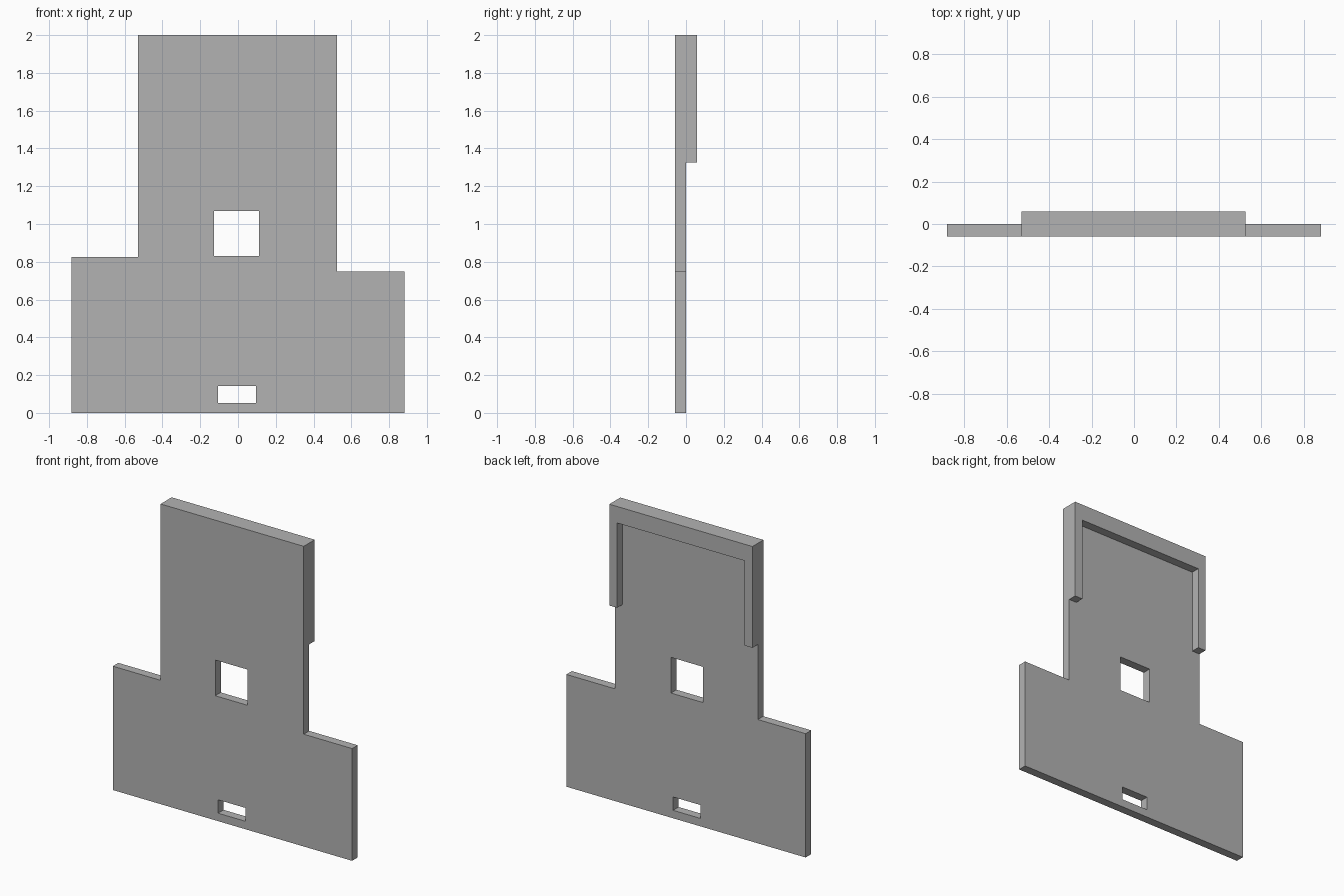
import bpy
import bmesh

if "Cube" in bpy.data.objects:
    bpy.data.objects.remove(bpy.data.objects["Cube"])

T = 0.058                      # thickness of the flat plate and of the raised rim
X0, X1 = -0.53, 0.525          # sides of the upper panel

grey = bpy.data.materials.new("plain grey")
grey.diffuse_color = (0.45, 0.45, 0.45, 1)
grey.use_nodes = True
grey.node_tree.nodes["Principled BSDF"].inputs["Base Color"].default_value = grey.diffuse_color


def prism(name, outline, y0, y1):
    """Extrude an x-z outline from y0 to y1."""
    bm = bmesh.new()
    face = bm.faces.new([bm.verts.new((x, y0, z)) for x, z in outline])
    out = bmesh.ops.extrude_face_region(bm, geom=[face])
    moved = [v for v in out["geom"] if isinstance(v, bmesh.types.BMVert)]
    bmesh.ops.translate(bm, verts=moved, vec=(0, y1 - y0, 0))
    bmesh.ops.recalc_face_normals(bm, faces=bm.faces)
    mesh = bpy.data.meshes.new(name)
    bm.to_mesh(mesh)
    bm.free()
    mesh.materials.append(grey)
    ob = bpy.data.objects.new(name, mesh)
    bpy.context.collection.objects.link(ob)
    return ob


def rect(x0, x1, z0, z1):
    return [(x0, z0), (x1, z0), (x1, z1), (x0, z1)]


def cut(target, cutter):
    cutter.hide_render = True
    cutter.hide_viewport = True
    mod = target.modifiers.new(cutter.name, 'BOOLEAN')
    mod.operation = 'DIFFERENCE'
    mod.solver = 'EXACT'
    mod.object = cutter


# Stepped plate: wide base with uneven shoulders, narrower upper panel
plate = prism("plate", [(-0.882, 0), (0.882, 0), (0.882, 0.748), (X1, 0.748),
                        (X1, 2), (X0, 2), (X0, 0.825), (-0.882, 0.825)], -T, T)

# Carve the back to half depth, leaving a rim along the top and upper sides
cut(plate, prism("back_recess_cutter",
                 [(-1, -0.1), (1, -0.1), (1, 1.325), (X1 - T, 1.325),
                  (X1 - T, 1.89), (X0 + T, 1.89), (X0 + T, 1.325), (-1, 1.325)],
                 0, 0.2))

# Square window and low slot through the plate
cut(plate, prism("window_cutter", rect(-0.127, 0.111, 0.83, 1.068), -0.2, 0.2))
cut(plate, prism("slot_cutter", rect(-0.106, 0.095, 0.053, 0.142), -0.2, 0.2))
